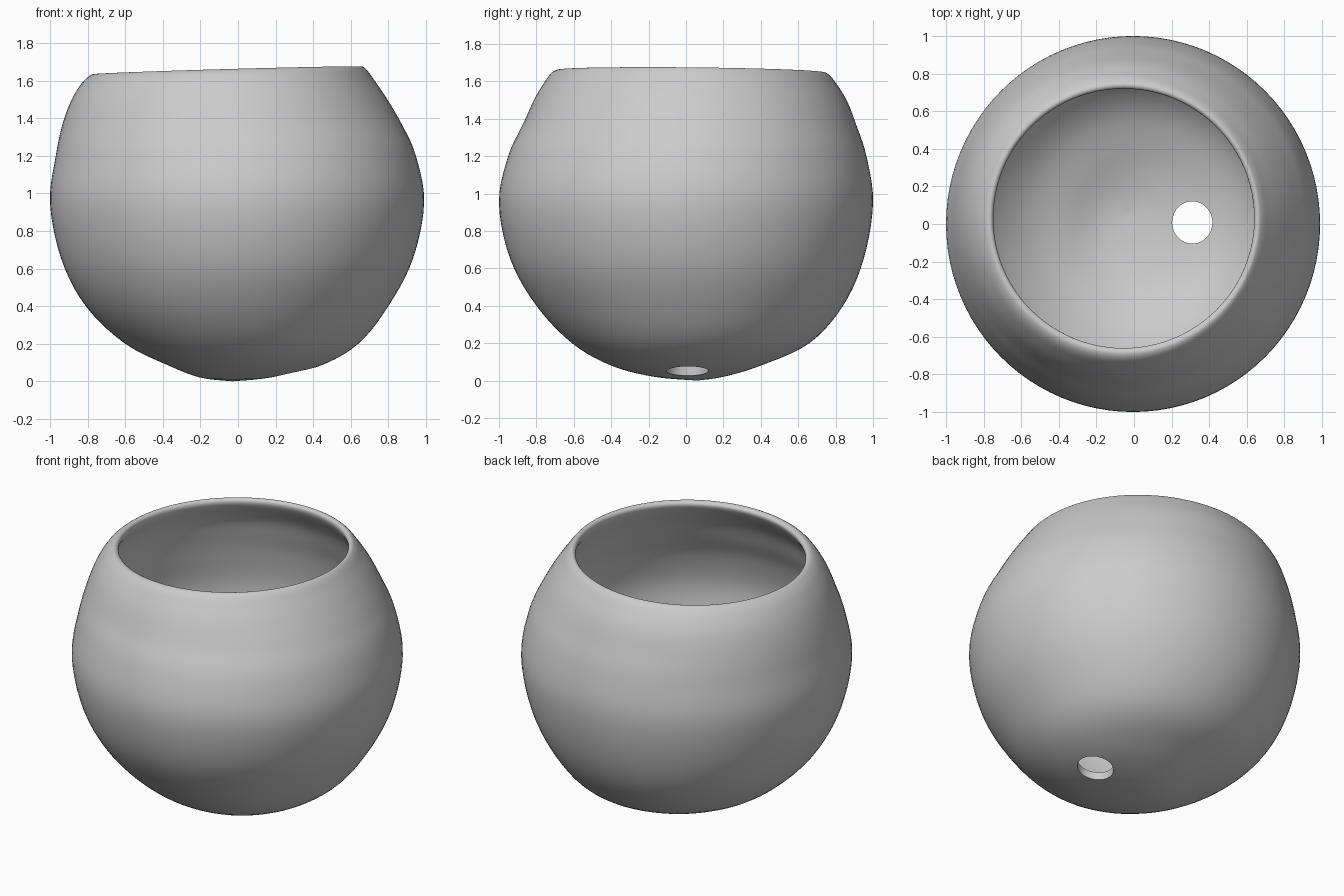
import bpy, bmesh, math
from mathutils import Vector

cube = bpy.data.objects.get("Cube")
if cube:
    bpy.data.objects.remove(cube, do_unlink=True)

SEGMENTS, STEPS = 96, 5

# Clay material
clay = bpy.data.materials.new("grey_clay")
clay.use_nodes = True
clay.diffuse_color = (0.6, 0.6, 0.6, 1)
clay.node_tree.nodes["Principled BSDF"].inputs["Base Color"].default_value = (0.6, 0.6, 0.6, 1)

# Outer wall rings: height, then extent to -x, +x, -y, +y
outer = [
    (0.0, -0.03, -0.03, 0.06, 0.06),
    (0.02, -0.2, 0.17, -0.17, 0.2),
    (0.08, -0.36, 0.43, -0.4, 0.4),
    (0.2, -0.6, 0.64, -0.61, 0.66),
    (0.4, -0.81, 0.8, -0.8, 0.84),
    (0.65, -0.94, 0.93, -0.94, 0.95),
    (0.95, -1, 0.99, -1, 1),
    (1.2, -0.97, 0.945, -0.95, 0.965),
    (1.37, -0.935, 0.865, -0.87, 0.91),
    (1.5, -0.89, 0.785, -0.81, 0.86),
]
# Rounded lip
lip = [
    (1.59, -0.84, 0.72, -0.755, 0.805),
    (1.635, -0.8, 0.685, -0.72, 0.77),
    (1.652, -0.77, 0.66, -0.685, 0.74),
    (1.635, -0.75, 0.64, -0.66, 0.72),
    (1.59, -0.76, 0.655, -0.68, 0.735),
]
# Inner wall follows the outer one, slightly shrunk about the middle
SHRINK, MIDDLE = 0.945, 0.9
inner = [(MIDDLE + (z - MIDDLE) * SHRINK, *(e * SHRINK for e in ext))
         for z, *ext in reversed(outer)]
rings = outer + lip + inner


def spline(p0, p1, p2, p3, t):
    """Smooth curve between neighbouring rings."""
    return tuple(0.5 * (2 * b + (c - a) * t + (2 * a - 5 * b + 4 * c - d) * t ** 2
                        + (3 * b - a - 3 * c + d) * t ** 3)
                 for a, b, c, d in zip(p0, p1, p2, p3))


padded = [rings[0]] + rings + [rings[-1]]
smooth = [spline(*padded[i:i + 4], s / STEPS)
          for i in range(len(rings) - 1) for s in range(STEPS)] + [rings[-1]]


def ring_point(ring, angle):
    z, x0, x1, y0, y1 = ring
    x = (x0 + x1) / 2 + (x1 - x0) / 2 * math.cos(angle)
    y = (y0 + y1) / 2 + (y1 - y0) / 2 * math.sin(angle)
    tilt = max(z / 1.65, 0) ** 6 * (0.028 * x - 0.01 * y + 0.004)
    return Vector((x, y, z + tilt))


# Pot body: one closed loft from the underside, over the lip, to the inner floor
bm = bmesh.new()
loops = []
for k, ring in enumerate(smooth):
    if k in (0, len(smooth) - 1):
        loops.append([bm.verts.new(ring_point(ring, 0))] * SEGMENTS)
    else:
        loops.append([bm.verts.new(ring_point(ring, math.tau * i / SEGMENTS))
                      for i in range(SEGMENTS)])
for low, high in zip(loops, loops[1:]):
    for i in range(SEGMENTS):
        j = (i + 1) % SEGMENTS
        corners = list(dict.fromkeys((low[i], low[j], high[j], high[i])))
        bm.faces.new(corners)
bmesh.ops.recalc_face_normals(bm, faces=bm.faces)
mesh = bpy.data.meshes.new("pot")
bm.to_mesh(mesh)
bm.free()
pot = bpy.data.objects.new("pot", mesh)
bpy.context.collection.objects.link(pot)
mesh.materials.append(clay)

# Drain hole through the floor
bpy.ops.mesh.primitive_cylinder_add(vertices=48, radius=0.107, depth=0.5,
                                    location=(0.31, 0.008, 0.08))
cutter = bpy.context.object
cutter.name = "drain_hole_cutter"
cutter.scale.y = 1.05
cutter.hide_render = True
cutter.data.materials.append(clay)
cut = pot.modifiers.new("drain_hole", 'BOOLEAN')
cut.operation = 'DIFFERENCE'
cut.solver = 'EXACT'
cut.object = cutter

bpy.ops.object.select_all(action='DESELECT')
pot.select_set(True)
bpy.context.view_layer.objects.active = pot
bpy.ops.object.modifier_apply(modifier=cut.name)
bpy.data.objects.remove(cutter, do_unlink=True)
bpy.ops.object.shade_smooth_by_angle(angle=math.radians(40))
